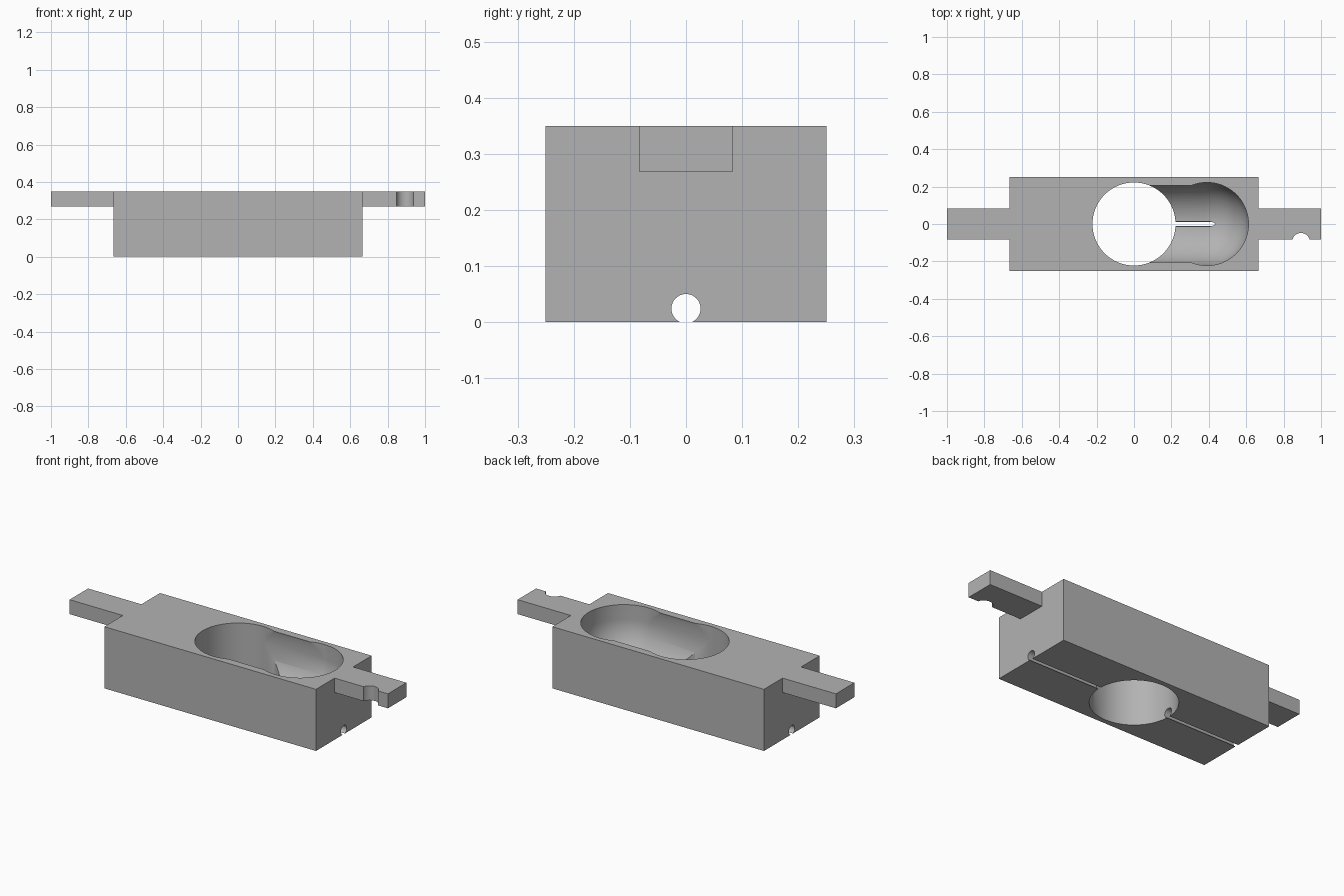
import bpy
import bmesh
from math import sin, cos, pi, radians

if "Cube" in bpy.data.objects:
    bpy.data.objects.remove(bpy.data.objects["Cube"])

TOP = 0.35          # height of the block
TAB_Z = 0.268       # underside of the tabs, also the pocket axis
R = 0.222           # radius of the ball pocket and shaft
POCKET_X = 0.39

grey = bpy.data.materials.new("plain grey")
grey.use_nodes = True
colour = (0.45, 0.45, 0.45, 1)
grey.diffuse_color = colour
grey.node_tree.nodes["Principled BSDF"].inputs["Base Color"].default_value = colour


def mesh_object(name, bm):
    bmesh.ops.recalc_face_normals(bm, faces=bm.faces)
    mesh = bpy.data.meshes.new(name)
    bm.to_mesh(mesh)
    bm.free()
    obj = bpy.data.objects.new(name, mesh)
    bpy.context.collection.objects.link(obj)
    return obj


def prism(name, outline, z0, z1):
    """Extrude a closed xy outline upward."""
    bm = bmesh.new()
    face = bm.faces.new([bm.verts.new((x, y, z0)) for x, y in outline])
    up = bmesh.ops.extrude_face_region(bm, geom=[face])["geom"]
    for v in up:
        if isinstance(v, bmesh.types.BMVert):
            v.co.z = z1
    return mesh_object(name, bm)


def rod(name, radius, length, centre, along_x=False, sides=96):
    bm = bmesh.new()
    bmesh.ops.create_cone(bm, cap_ends=True, segments=sides, radius1=radius,
                          radius2=radius, depth=length)
    obj = mesh_object(name, bm)
    obj.location = centre
    if along_x:
        obj.rotation_euler.y = radians(90)
    return obj


def ball_pocket(name):
    """Round-bottomed well: half ball below, straight wall above."""
    bm = bmesh.new()
    steps = 24
    profile = [(R * sin(a), TAB_Z - R * cos(a))
               for a in (i * pi / 2 / steps for i in range(steps + 1))]
    profile += [(R, TOP + 0.1), (0, TOP + 0.1)]
    verts = [bm.verts.new((r, 0, z)) for r, z in profile]
    edges = [bm.edges.new(pair) for pair in zip(verts, verts[1:])]
    bmesh.ops.spin(bm, geom=verts + edges, axis=(0, 0, 1), cent=(0, 0, 0),
                   angle=2 * pi, steps=96, use_duplicate=False)
    bmesh.ops.remove_doubles(bm, verts=bm.verts, dist=0.0001)
    obj = mesh_object(name, bm)
    obj.location.x = POCKET_X
    return obj


def combine(target, tool, operation):
    bpy.context.view_layer.objects.active = target
    mod = target.modifiers.new(operation.lower(), "BOOLEAN")
    mod.operation = operation
    mod.solver = "EXACT"
    mod.object = tool
    bpy.context.view_layer.update()
    bpy.ops.object.modifier_apply(modifier=mod.name)
    bpy.data.objects.remove(tool)


# Block, with its upper layer extending into the two end tabs
X, Y, T = 0.665, 0.25, 0.083
block = prism("slotted_block", [(-X, -Y), (X, -Y), (X, Y), (-X, Y)], 0, TOP)
tabs = prism("end_tabs", [(-1, -T), (1, -T), (1, T), (-1, T)], TAB_Z, TOP)
combine(block, tabs, "UNION")

# Round shaft, ball pocket, connecting channel, wire bore and tab notch
cutters = [
    rod("shaft_cutter", R, 1, (0, 0, 0.2)),
    ball_pocket("pocket_cutter"),
    rod("channel_cutter", R - 0.0004, POCKET_X, (POCKET_X / 2, 0, TAB_Z), True),
    rod("bore_cutter", 0.026, 1.6, (0, 0, 0.0242), True, 48),
    rod("notch_cutter", 0.047, 0.4, (0.893, -0.095, 0.3), False, 48),
]
for cutter in cutters:
    combine(block, cutter, "DIFFERENCE")

# Finish
block.data.materials.clear()
block.data.materials.append(grey)
for face in block.data.polygons:
    face.material_index = 0
bpy.ops.object.select_all(action="DESELECT")
block.select_set(True)
bpy.context.view_layer.objects.active = block
bpy.ops.object.shade_smooth_by_angle(angle=radians(30))
